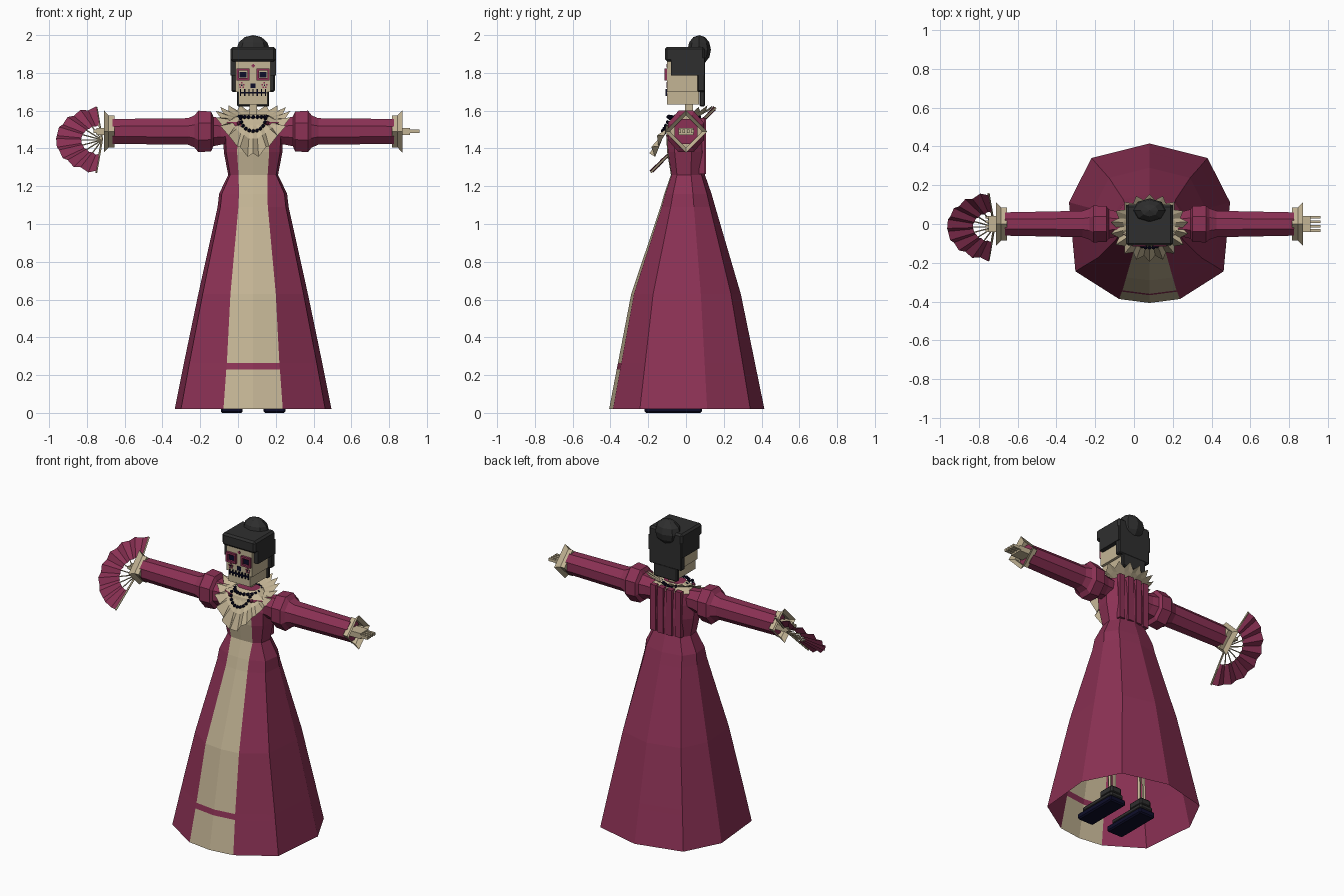
import bpy, bmesh, math
from mathutils import Vector, Matrix

cube = bpy.data.objects.get("Cube")
if cube:
    bpy.data.objects.remove(cube)

CX = 0.08      # body axis
ARM_Z = 1.49


def material(name, rgb):
    m = bpy.data.materials.new(name)
    m.use_nodes = True
    m.diffuse_color = (*rgb, 1)
    m.node_tree.nodes["Principled BSDF"].inputs["Base Color"].default_value = (*rgb, 1)
    return m


WINE = material("wine_cloth", (0.26, 0.031, 0.09))
CREAM = material("cream", (0.55, 0.46, 0.30))
HAIR = material("charcoal", (0.028, 0.028, 0.028))
NAVY = material("navy", (0.004, 0.004, 0.022))


def finish(name, bm, *mats, normals=True):
    if normals:
        bmesh.ops.recalc_face_normals(bm, faces=bm.faces)
    me = bpy.data.meshes.new(name)
    bm.to_mesh(me)
    bm.free()
    for m in mats:
        me.materials.append(m)
    ob = bpy.data.objects.new(name, me)
    bpy.context.collection.objects.link(ob)
    return ob


def loft(name, rings, mats, closed=True, caps=(False, False), rule=None):
    """Skin rings of points; rule(ring, side) gives the material index."""
    bm = bmesh.new()
    vs = [[bm.verts.new(p) for p in r] for r in rings]
    n = len(rings[0])
    for i in range(len(vs) - 1):
        for j in range(n if closed else n - 1):
            k = (j + 1) % n
            f = bm.faces.new((vs[i][j], vs[i][k], vs[i + 1][k], vs[i + 1][j]))
            f.material_index = rule(i, j) if rule else 0
    if caps[0]:
        bm.faces.new(vs[0])
    if caps[1]:
        bm.faces.new(vs[-1])
    return finish(name, bm, *mats)


def box(name, x, y, z, mat, bevel=0):
    bm = bmesh.new()
    bmesh.ops.create_cube(bm, size=1)
    for v in bm.verts:
        v.co = [(a + b) / 2 + c * (b - a) for (a, b), c in zip((x, y, z), v.co)]
    if bevel:
        bmesh.ops.bevel(bm, geom=bm.edges[:], offset=bevel, segments=1, affect='EDGES')
    return finish(name, bm, mat)


def rod(name, p, q, r, mat):
    p, q = Vector(p), Vector(q)
    bm = bmesh.new()
    rot = (q - p).to_track_quat('Z', 'Y').to_matrix().to_4x4()
    bmesh.ops.create_cone(bm, cap_ends=True, segments=5, radius1=r, radius2=r,
                          depth=(q - p).length,
                          matrix=Matrix.Translation((p + q) / 2) @ rot)
    return finish(name, bm, mat)


def beads(name, points, r, mat):
    bm = bmesh.new()
    for p in points:
        bmesh.ops.create_icosphere(bm, subdivisions=1, radius=r, matrix=Matrix.Translation(p))
    return finish(name, bm, mat)


# Dress cross-section: half width, front, back, front panel half width
def dress_ring(z, w, front, back, panel):
    half = [(w * .72, back * .82), (w, back * .27), (w * .92, front * .6), (panel, front * .95)]
    pts = [(0, back)] + half + [(0, front)] + [(-x, y) for x, y in reversed(half)]
    return [(CX + x, y, z) for x, y in pts]


skirt = [(.02, .415, -.407, .415, .157), (.23, .373, -.367, .372, .142),
         (.265, .366, -.36, .365, .139), (.63, .29, -.29, .29, .12),
         (1.09, .188, -.135, .155, .078), (1.16, .18, -.115, .135, .075),
         (1.26, .132, -.08, .1, .077)]
loft("skirt", [dress_ring(*r) for r in skirt], (WINE, CREAM),
     rule=lambda i, j: int(j in (4, 5) and i != 1))

bodice = [(1.26, .132, -.08, .1, .077), (1.38, .155, -.1, .105, .085),
          (1.47, .158, -.105, .1, .08), (1.54, .15, -.085, .09, .06), (1.58, .07, -.05, .05, .04)]
loft("bodice", [dress_ring(*r) for r in bodice], (WINE, CREAM), caps=(False, True),
     rule=lambda i, j: int(j in (4, 5) or i == 3))

# Hanging pleats down the back of the bodice
for k in (-1.5, -.5, .5, 1.5):
    x = CX + k * .06
    box("back_pleat", (x - .02, x + .02), (.07, .11 - abs(k) * .008), (1.265, 1.56), WINE)

# Pleated ruffle collar, high behind and falling to a point in front
def collar_ring(t, n=36):
    pts = []
    for j in range(n):
        a = 2 * math.pi * j / n
        c, s = math.cos(a), math.sin(a)
        zig = (1 if j % 2 else -1) * t
        point = max(0, -s) ** 8
        z_out = 1.515 + .1 * s + .055 * c * c - .055 * point
        r = 1 + .09 * zig
        inner = Vector((.085 * c, -.005 + .075 * s, 1.555 + .015 * s))
        outer = Vector((.185 * c * r, -.02 + .16 * s * r, z_out + .014 * zig))
        pts.append(inner.lerp(outer, t) + Vector((CX, 0, 0)))
    return pts


loft("ruffle_collar", [collar_ring(t) for t in (0, .5, 1)], (CREAM,))
box("neck", (CX - .02, CX + .02), (-.005, .037), (1.54, 1.65), CREAM)


# Sleeves, cuffs and hands on both sides
def arm_ring(side, d, hz, hy, n=8, turn=.5):
    grow = 1 / math.cos(math.pi / n) if turn else 1
    return [(CX + side * d, hy * grow * math.cos(2 * math.pi * (j + turn) / n),
             ARM_Z + hz * grow * math.sin(2 * math.pi * (j + turn) / n)) for j in range(n)]


sleeve = [(.1, .06, .06), (.17, .07, .065), (.21, .078, .075), (.222, .105, .092),
          (.29, .11, .095), (.31, .085, .08), (.345, .07, .068), (.745, .066, .06)]
for side, label in ((1, "left"), (-1, "right")):
    loft(label + "_sleeve", [arm_ring(side, *r) for r in sleeve], (WINE,), caps=(True, True))
    loft(label + "_cuff", [arm_ring(side, d, r, r, 4, 0)
                           for d, r in ((.735, .085), (.765, .085), (.79, .112))],
         (CREAM,), caps=(True, False))

    def span(a, b):
        return tuple(sorted((CX + side * a, CX + side * b)))
    box(label + "_palm", span(.74, .83), (-.04, .04), (ARM_Z - .018, ARM_Z + .018), CREAM)
    for k in range(4):
        y = -.034 + k * .0227
        box(label + "_finger", span(.82, .88 if side > 0 else .845), (y - .007, y + .007),
            (ARM_Z - .009, ARM_Z + .009), CREAM)

# Folding fan, its plane leaning at 45 degrees
FAN = Vector((-.72, -.015, 1.445))
SLANT = Vector((0, 1, 1)).normalized()
NORMAL = Vector((0, -1, 1)).normalized()


def fan_point(deg, r, off=0):
    a = math.radians(deg)
    return FAN + Vector((-r * math.cos(a), 0, 0)) + SLANT * r * math.sin(a) + NORMAL * off


FOLDS = 16
angles = [-83 + 166 * k / FOLDS for k in range(FOLDS + 1)]
loft("fan_leaf", [[fan_point(a, r, (.5 - k % 2) * r * .09) for k, a in enumerate(angles)]
                  for r in (.11, .243)], (WINE,), closed=False)
for a in angles[::2]:
    rod("fan_stick", fan_point(a, .005), fan_point(a, .12), .0035, CREAM)
for a in (angles[0], angles[-1]):
    rod("fan_guard", fan_point(a, 0), fan_point(a, .245), .006, CREAM)

# Skull
box("skull", (-.012, .172), (-.1, .07), (1.70, 1.87), CREAM)
box("jaw", (.003, .157), (-.1, .07), (1.632, 1.698), CREAM)
box("jaw_gap", (.005, .155), (-.097, .067), (1.695, 1.703), HAIR)


def plate(name, x, z, w, h, mat, depth=.004):
    return box(name, (x - w / 2, x + w / 2), (-.1 - depth, -.098), (z - h / 2, z + h / 2), mat)


for s in (-1, 1):
    x = CX + s * .053
    for k in (-1, 1):
        plate("eye_frame_side", x + k * .029, 1.792, .012, .062, WINE, .015)
        plate("eye_frame_bar", x, 1.792 + k * .026, .068, .012, WINE, .015)
    plate("eye", x, 1.79, .036, .03, NAVY, .006)
    # cheek flower
    for dx, dz in ((0, .012), (.011, .002), (-.011, .002), (.007, -.011), (-.007, -.011)):
        plate("cheek_petal", CX + s * .06 + dx, 1.735 + dz, .008, .008, WINE)
    plate("cheek_flower_centre", CX + s * .06, 1.735, .007, .007, NAVY)
plate("nose", CX, 1.732, .026, .026, NAVY)
plate("forehead_mark", CX, 1.838, .007, .018, WINE)
plate("forehead_mark", CX, 1.838, .018, .007, WINE)
plate("mouth_line", CX, 1.695, .14, .007, NAVY, .008)
for k in range(7):
    plate("tooth_gap", CX - .066 + k * .022, 1.696, .006, .036, NAVY, .008)

# Hair
box("hair_cap", (-.04, .2), (-.112, .1), (1.86, 1.938), HAIR, .012)
box("hair_back", (-.035, .195), (.06, .1), (1.70, 1.88), HAIR, .006)
box("hair_nape", (-.005, .165), (.072, .1), (1.622, 1.71), HAIR, .006)
for x in ((-.04, -.01), (.17, .2)):
    box("hair_side", x, (-.08, .098), (1.785, 1.88), HAIR)
bm = bmesh.new()
bmesh.ops.create_uvsphere(bm, u_segments=8, v_segments=6, radius=1)
for v in bm.verts:
    v.co = (CX + v.co.x * .088, .07 + v.co.y * .062, 1.922 + v.co.z * .078)
finish("hair_bun", bm, HAIR)

# Necklace: choker and hanging strand
ring = [2 * math.pi * k / 20 for k in range(20)]
beads("choker", [(CX + .076 * math.cos(a), -.012 + .08 * math.sin(a), 1.567) for a in ring],
      .012, NAVY)
drop = [math.pi * k / 10 for k in range(11)]
beads("hanging_beads", [(CX + .066 * math.cos(a), -.085 - .038 * math.sin(a),
                         1.56 - .068 * math.sin(a)) for a in drop], .011, NAVY)
beads("necklace_roses", [(CX + s * .075, -.085, 1.535) for s in (-1, 1)], .013, WINE)

# Legs and shoes
for s in (-1, 1):
    x = CX + s * .113
    for dx in (-.018, .018):
        rod("leg_bone", (x + dx, .03, .08), (x + dx * .8, .02, .95), .011, CREAM)
    box("shoe_sole", (x - .058, x + .058), (-.22, .085), (0, .04), NAVY, .008)
    box("shoe_upper", (x - .048, x + .048), (-.19, .078), (.038, .075), HAIR, .01)
    box("shoe_ankle", (x - .04, x + .04), (-.04, .072), (.07, .12), HAIR, .01)
